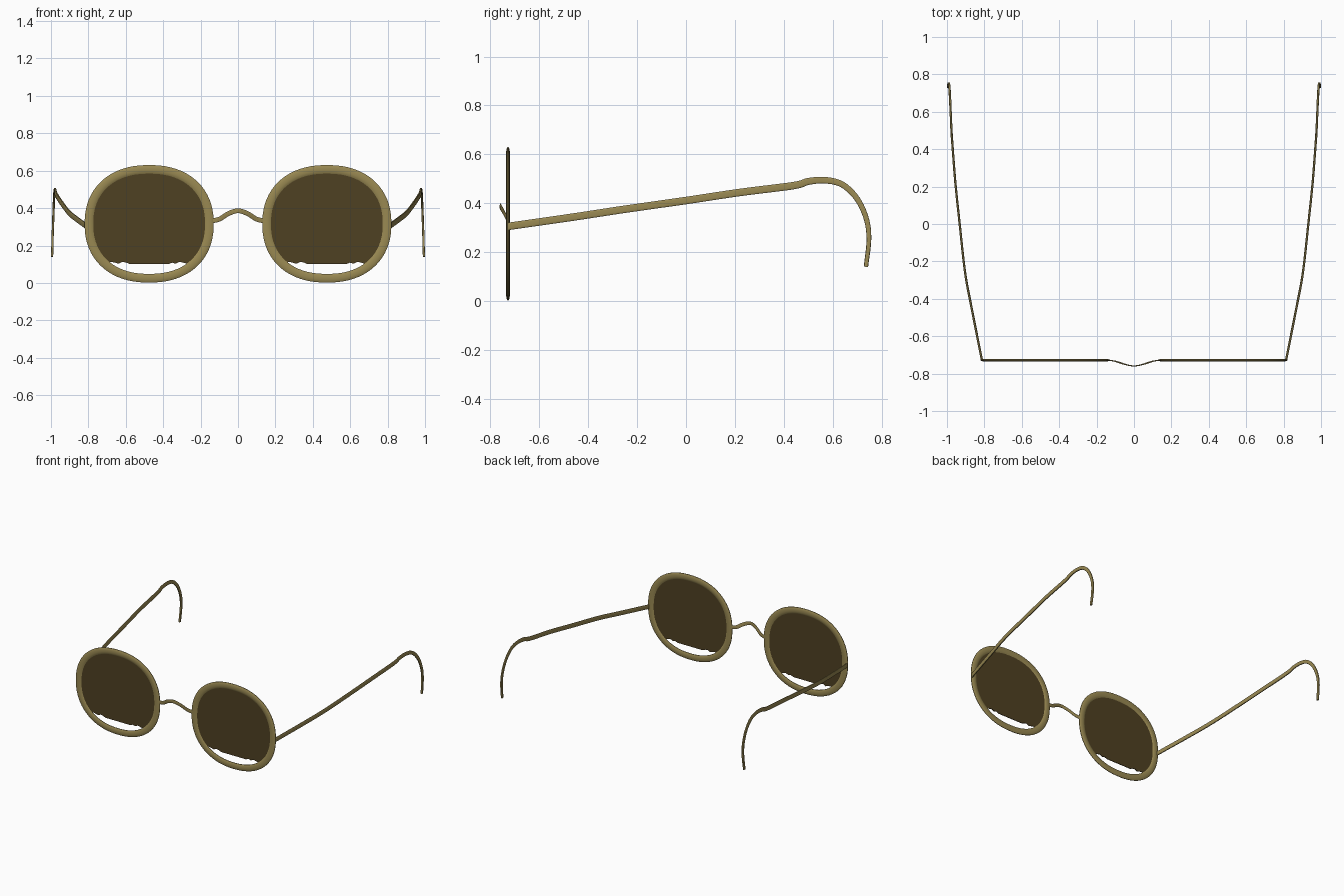
import bpy, bmesh, math
from mathutils import Vector

cube = bpy.data.objects.get("Cube")
if cube:
    bpy.data.objects.remove(cube, do_unlink=True)


def material(name, color):
    mat = bpy.data.materials.new(name)
    mat.use_nodes = True
    mat.diffuse_color = color
    bsdf = mat.node_tree.nodes["Principled BSDF"]
    bsdf.inputs["Base Color"].default_value = color
    bsdf.inputs["Roughness"].default_value = 0.6
    return mat


GOLD = material("antique gold", (0.32, 0.25, 0.085, 1))
TINT = material("dark brown lens", (0.078, 0.052, 0.016, 1))


def finish(bm, name, mat, smooth=True):
    bmesh.ops.recalc_face_normals(bm, faces=bm.faces[:])
    mesh = bpy.data.meshes.new(name)
    bm.to_mesh(mesh)
    bm.free()
    mesh.materials.append(mat)
    obj = bpy.data.objects.new(name, mesh)
    bpy.context.collection.objects.link(obj)
    if smooth:
        bpy.ops.object.select_all(action="DESELECT")
        obj.select_set(True)
        bpy.context.view_layer.objects.active = obj
        bpy.ops.object.shade_smooth_by_angle(angle=math.radians(40))
    return obj


def superellipse(a, b, power, angle):
    c, s = math.cos(angle), math.sin(angle)
    return (a * math.copysign(abs(c) ** (2 / power), c),
            b * math.copysign(abs(s) ** (2 / power), s))


def spline(points, steps=5):
    """Smooth path through the given points."""
    p = [Vector(q) for q in points]
    p = [2 * p[0] - p[1]] + p + [2 * p[-1] - p[-2]]
    out = []
    for a, b, c, d in zip(p, p[1:], p[2:], p[3:]):
        for k in range(steps):
            t = k / steps
            out.append(0.5 * (2 * b + (c - a) * t + (2 * a - 5 * b + 4 * c - d) * t ** 2
                              + (3 * b - a - 3 * c + d) * t ** 3))
    return out + [p[-2]]


def sweep(name, path, side, thick, widths, power=2, sides=12, closed=False):
    """Sweep a flattened section along a path; thick lies along side."""
    bm = bmesh.new()
    n = len(path)
    rings = []
    for i, p in enumerate(path):
        after = path[(i + 1) % n] if closed else path[min(i + 1, n - 1)]
        before = path[i - 1] if closed else path[max(i - 1, 0)]
        tangent = (after - before).normalized()
        u = (side - tangent * side.dot(tangent)).normalized()
        v = tangent.cross(u)
        ring = []
        for k in range(sides):
            du, dv = superellipse(thick / 2, widths(i / (n - 1)) / 2, power,
                                  math.tau * (k + 0.5) / sides)
            ring.append(bm.verts.new(p + u * du + v * dv))
        rings.append(ring)
    for i in range(n if closed else n - 1):
        a, b = rings[i], rings[(i + 1) % n]
        for k in range(sides):
            m = (k + 1) % sides
            bm.faces.new((a[k], a[m], b[m], b[k]))
    if not closed:
        bm.faces.new(rings[0])
        bm.faces.new(rings[-1])
    return finish(bm, name, GOLD)


LENS_X, LENS_Z, FRONT_Y = 0.475, 0.316, -0.728
X_AXIS, Y_AXIS = Vector((1, 0, 0)), Vector((0, 1, 0))


def oval(sign, a, b, count=72):
    pts = []
    for k in range(count):
        x, z = superellipse(a, b, 2.25, math.tau * (k + 0.5) / count)
        pts.append(Vector((sign * LENS_X + x, FRONT_Y, LENS_Z + z)))
    return pts


def lens(name, sign):
    """Thin plate with its lower part cut away along a slightly ragged edge."""
    bm = bmesh.new()
    outline = [p for p in oval(sign, 0.315, 0.282, 144) if p.z > 0.113]
    outline.sort(key=lambda p: math.atan2(p.x - sign * LENS_X, p.z - LENS_Z))
    right, left = outline[-1].x, outline[0].x
    for k in range(1, 24):
        x = right + (left - right) * k / 24
        inner = abs(x - sign * LENS_X) < 0.12
        z = 0.1 if inner else 0.108 + 0.006 * math.sin(k * 2.1)
        outline.append(Vector((x, FRONT_Y, z)))
    face = bm.faces.new([bm.verts.new(p - Y_AXIS * 0.002) for p in outline])
    ext = bmesh.ops.extrude_face_region(bm, geom=[face], use_keep_orig=True)
    moved = [e for e in ext["geom"] if isinstance(e, bmesh.types.BMVert)]
    bmesh.ops.translate(bm, verts=moved, vec=Y_AXIS * 0.004)
    finish(bm, name, TINT, smooth=False)


# Temple arm: long straight run, then a hook behind the ear
ARM = [(0.813, -0.728, 0.305), (0.868, -0.45, 0.345), (0.903, -0.26, 0.374),
       (0.932, 0, 0.411), (0.955, 0.22, 0.444), (0.972, 0.44, 0.472),
       (0.976, 0.5, 0.489), (0.979, 0.57, 0.494), (0.982, 0.64, 0.476),
       (0.985, 0.7, 0.418), (0.988, 0.738, 0.335), (0.991, 0.748, 0.25),
       (0.994, 0.736, 0.14)]

for sign, label in ((1, "left"), (-1, "right")):
    sweep(label + "_rim", oval(sign, 0.322, 0.291), Y_AXIS, 0.015,
          lambda t: 0.048, closed=True)
    lens(label + "_lens", sign)
    path = spline([(sign * x, y, z) for x, y, z in ARM])
    sweep(label + "_temple", path, X_AXIS, 0.012,
          lambda t: 0.031 - 0.013 * max(0, t - 0.4) / 0.6, power=4)

# Nose bridge: thin band arching up and forward
half = [(0.15, -0.726, 0.33), (0.1, -0.734, 0.341), (0.05, -0.75, 0.371)]
bridge = half + [(0, -0.759, 0.386)] + [(-x, y, z) for x, y, z in reversed(half)]
sweep("nose_bridge", spline(bridge), Y_AXIS, 0.006, lambda t: 0.026, power=3)
